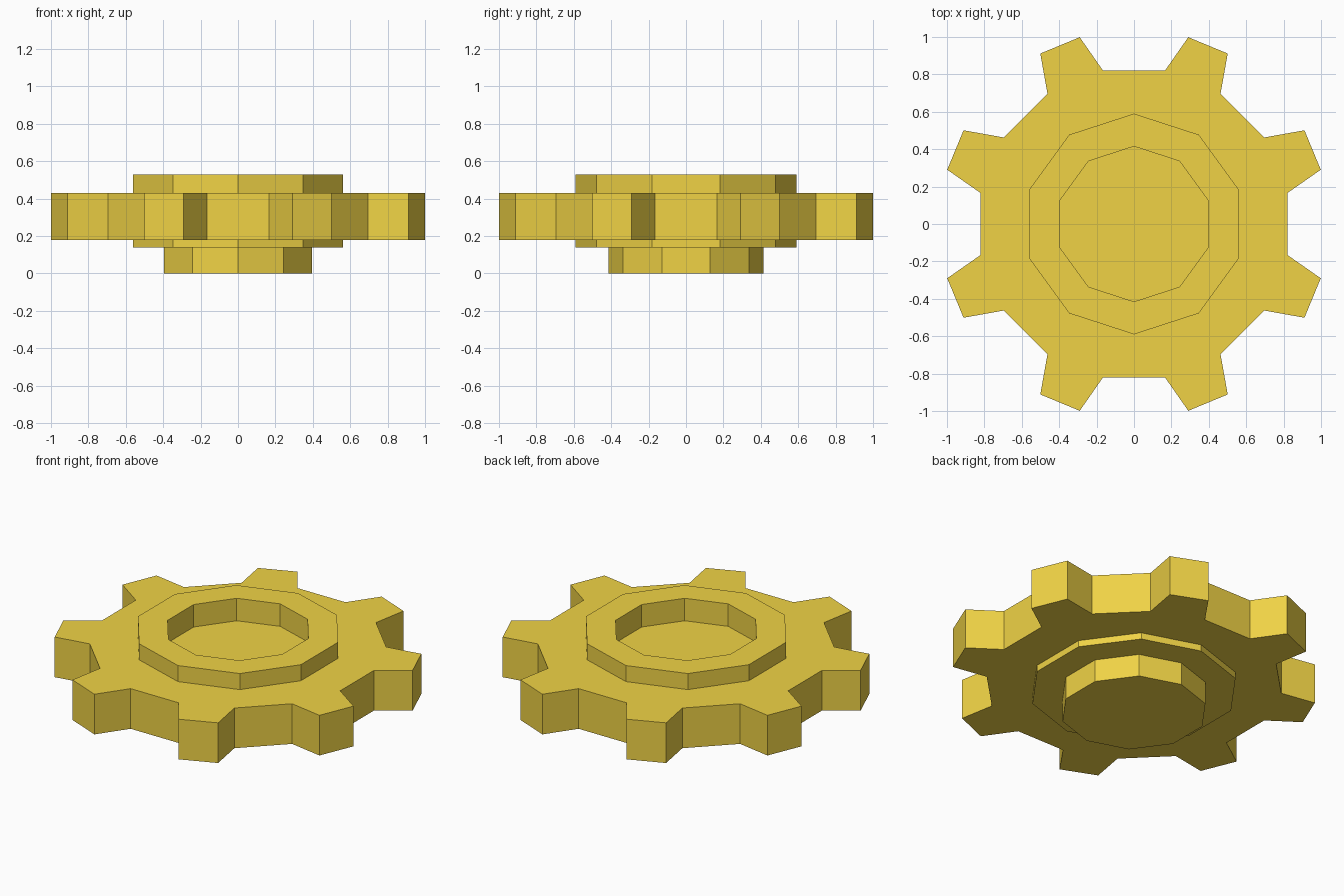
import bpy, bmesh
from math import sin, cos, radians

if "Cube" in bpy.data.objects:
    bpy.data.objects.remove(bpy.data.objects["Cube"])

gold = bpy.data.materials.new("gold")
gold.diffuse_color = (0.87, 0.65, 0.06, 1)
gold.use_nodes = True
gold.node_tree.nodes["Principled BSDF"].inputs["Base Color"].default_value = gold.diffuse_color


def ring(angles, radii, z):
    """Points around the z axis, angles in degrees measured from +y."""
    return [(r * sin(radians(a)), r * cos(radians(a)), z) for a, r in zip(angles, radii)]


def loft(name, rings, closed):
    """Skin successive rings; either join last to first or cap both ends."""
    bm = bmesh.new()
    loops = [[bm.verts.new(p) for p in pts] for pts in rings]
    pairs = list(zip(loops, loops[1:]))
    if closed:
        pairs.append((loops[-1], loops[0]))
    else:
        bm.faces.new(loops[0])
        bm.faces.new(loops[-1])
    n = len(loops[0])
    for a, b in pairs:
        for i in range(n):
            j = (i + 1) % n
            bm.faces.new((a[i], a[j], b[j], b[i]))
    bmesh.ops.recalc_face_normals(bm, faces=bm.faces)
    mesh = bpy.data.meshes.new(name)
    bm.to_mesh(mesh)
    bm.free()
    mesh.materials.append(gold)
    obj = bpy.data.objects.new(name, mesh)
    bpy.context.collection.objects.link(obj)
    return obj


# Toothed wheel: eight tapered teeth, open centre hidden inside the hub wall
tooth = [(-11.1, 0.836), (-6.3, 1.04), (6.3, 1.04), (11.1, 0.836)]
outline = [(22.5 + 45 * k + a, r) for k in range(8) for a, r in tooth]
angles = [a for a, r in outline]
outer = [r for a, r in outline]
inner = [0.5] * len(outline)
loft("toothed_wheel", [ring(angles, outer, 0.18), ring(angles, outer, 0.43),
                       ring(angles, inner, 0.43), ring(angles, inner, 0.18)], True)

# Ten-sided hub: bottom boss, collar and recessed top
profile = [(0.415, 0), (0.415, 0.14), (0.59, 0.14), (0.59, 0.53), (0.415, 0.53), (0.415, 0.39)]
sides = [36 * i for i in range(10)]
loft("hub", [ring(sides, [r] * 10, z) for r, z in profile], False)
